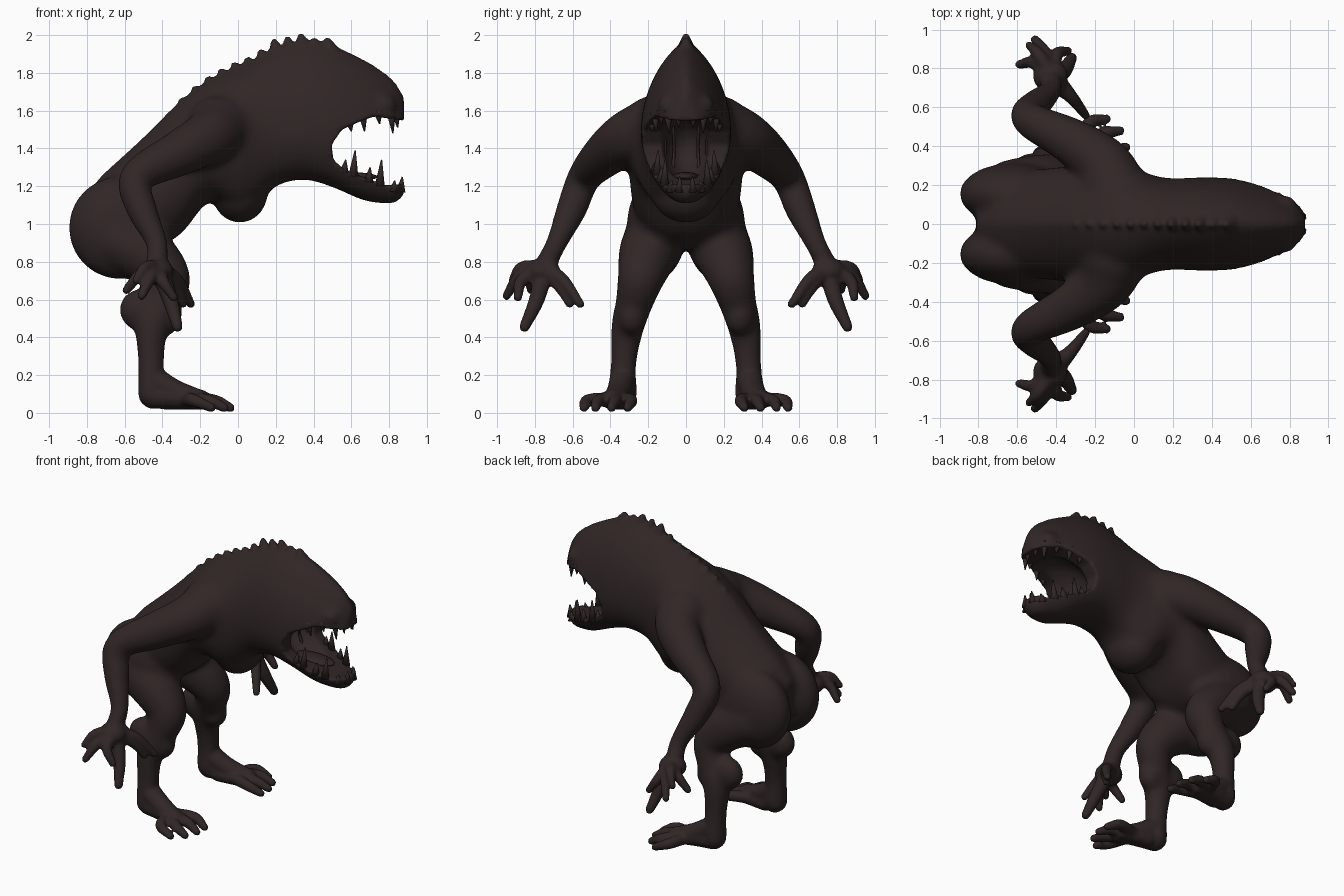
import bpy, bmesh, math
from mathutils import Vector, Matrix

skin = bpy.data.materials.new("dark brown skin")
skin.diffuse_color = (0.030, 0.019, 0.019, 1)


def make_object(name, bm):
    bmesh.ops.recalc_face_normals(bm, faces=bm.faces)
    me = bpy.data.meshes.new(name)
    bm.to_mesh(me)
    bm.free()
    me.materials.append(skin)
    me.polygons.foreach_set("use_smooth", [True] * len(me.polygons))
    ob = bpy.data.objects.new(name, me)
    bpy.context.collection.objects.link(ob)
    return ob


def remesh(ob, size, iterations):
    m = ob.modifiers.new("fuse", 'REMESH')
    m.mode, m.voxel_size, m.use_smooth_shade = 'VOXEL', size, True
    m = ob.modifiers.new("soften", 'SMOOTH')
    m.factor, m.iterations = 0.5, iterations


def loft(bm, rings):
    vs = [[bm.verts.new(p) for p in r] for r in rings]
    n = len(vs[0])
    for a, b in zip(vs, vs[1:]):
        for i in range(n):
            bm.faces.new((a[i], a[(i + 1) % n], b[(i + 1) % n], b[i]))
    bm.faces.new(vs[0][::-1])
    bm.faces.new(vs[-1])


def smooth_path(pts, steps=5):
    """Catmull-Rom interpolation of tuples of any length."""
    P = [Vector(p) for p in pts]
    P = [P[0] * 2 - P[1]] + P + [P[-1] * 2 - P[-2]]
    out = []
    for i in range(1, len(P) - 2):
        a, b, c, d = P[i - 1:i + 3]
        for k in range(steps):
            t = k / steps
            out.append(0.5 * (2 * b + (c - a) * t + (2 * a - 5 * b + 4 * c - d) * t * t
                              + (3 * b - a - 3 * c + d) * t ** 3))
    return out + [P[-2]]


def ball(bm, c, r, seg=20):
    m = Matrix.Translation(c) @ Matrix.Diagonal((*r, 1))
    bmesh.ops.create_uvsphere(bm, u_segments=seg, v_segments=seg // 2 + 2, radius=1, matrix=m)


def tube(bm, pts, n=14, side_sign=1):
    """Round-ended limb through points (x, y, z, radius)."""
    path = smooth_path([(x, y * side_sign, z, r) for x, y, z, r in pts])
    C = [Vector(p[:3]) for p in path]
    side, rings = None, []
    for i, c in enumerate(C):
        t = (C[min(i + 1, len(C) - 1)] - C[max(i - 1, 0)]).normalized()
        side = (t.orthogonal() if side is None else side - t * side.dot(t)).normalized()
        up = t.cross(side)
        rings.append([c + path[i][3] * (math.cos(a) * side + math.sin(a) * up)
                      for a in (2 * math.pi * k / n for k in range(n))])
    loft(bm, rings)
    for p in (path[0], path[-1]):
        ball(bm, p[:3], [p[3]] * 3, n)


def spike(bm, base, tip, r, blunt=0.12):
    b, t = Vector(base), Vector(tip)
    rot = (t - b).to_track_quat('Z', 'Y').to_matrix().to_4x4()
    bmesh.ops.create_cone(bm, cap_ends=True, segments=10, radius1=r, radius2=r * blunt,
                          depth=(t - b).length, matrix=Matrix.Translation((b + t) / 2) @ rot)


# torso and head: slices along x (x, bottom, top, half width, height of widest point)
slices = [(-0.81, 0.92, 1.15, 0.10, 1.04), (-0.72, 0.90, 1.26, 0.20, 1.07),
          (-0.6, 0.89, 1.37, 0.265, 1.08), (-0.45, 0.87, 1.51, 0.285, 1.15),
          (-0.3, 0.95, 1.66, 0.30, 1.27), (-0.15, 1.12, 1.77, 0.31, 1.40),
          (0.0, 1.06, 1.84, 0.285, 1.45), (0.1, 1.10, 1.885, 0.25, 1.47),
          (0.2, 1.20, 1.935, 0.235, 1.48), (0.35, 1.235, 1.97, 0.24, 1.48),
          (0.5, 1.195, 1.95, 0.235, 1.47), (0.65, 1.13, 1.885, 0.208, 1.45),
          (0.75, 1.11, 1.825, 0.172, 1.45), (0.83, 1.11, 1.76, 0.13, 1.43),
          (0.88, 1.15, 1.68, 0.075, 1.42)]
fine = smooth_path(slices, 4)
rings = []
for x, zb, zt, w, zw in fine:
    ring = []
    for k in range(40):
        c, s = math.cos(k * math.pi / 20), math.sin(k * math.pi / 20)
        y = math.copysign(abs(c) ** (1.5 if s > 0 else 0.75), c) * w
        ring.append((x, y, zw + s * ((zt - zw) if s > 0 else (zw - zb))))
    rings.append(ring)
bm = bmesh.new()
loft(bm, rings)
ball(bm, (0.01, 0, 1.17), (0.15, 0.185, 0.165))  # chest bulge

for s in (1, -1):
    # buttock, thigh, shin, calf and kneecap
    ball(bm, (-0.62, s * 0.155, 0.98), (0.28, 0.16, 0.275))
    tube(bm, [(-0.62, 0.17, 0.91, 0.165), (-0.48, 0.205, 0.83, 0.155),
              (-0.375, 0.24, 0.71, 0.125), (-0.40, 0.275, 0.58, 0.10),
              (-0.455, 0.31, 0.45, 0.088), (-0.46, 0.33, 0.27, 0.07),
              (-0.455, 0.335, 0.10, 0.078)], 20, s)
    ball(bm, (-0.525, s * 0.285, 0.545), (0.105, 0.08, 0.11))
    ball(bm, (-0.38, s * 0.285, 0.51), (0.085, 0.08, 0.10))
    # shoulder, upper arm and forearm
    tube(bm, [(-0.10, 0.17, 1.50, 0.18), (-0.16, 0.31, 1.455, 0.145), (-0.33, 0.43, 1.365, 0.12),
              (-0.54, 0.54, 1.245, 0.09), (-0.51, 0.605, 1.08, 0.082),
              (-0.43, 0.685, 0.90, 0.058), (-0.43, 0.74, 0.79, 0.06)], 20, s)
    # soft brow and cheek bump at the lip
    ball(bm, (0.77, s * 0.105, 1.63), (0.07, 0.045, 0.05))
core = make_object("core", bm)

# mouth cutters: a wedge through the jaws and a rounded inner cavity
gap = [(0.99, 1.48), (0.865, 1.55), (0.82, 1.555), (0.72, 1.57), (0.64, 1.54), (0.55, 1.50),
       (0.495, 1.42), (0.505, 1.34), (0.56, 1.29), (0.66, 1.25), (0.78, 1.205), (0.87, 1.21),
       (0.99, 1.22)]
bm = bmesh.new()
loft(bm, [[(x, y, z) for x, z in gap] for y in (-0.4, 0.4)])
wedge = make_object("mouth_gap_cutter", bm)
bm = bmesh.new()
ball(bm, (0.60, 0, 1.41), (0.25, 0.14, 0.175))
cavity = make_object("mouth_cavity_cutter", bm)

# blend the large masses softly, then cut the mouth
remesh(core, 0.020, 7)
for cutter in (wedge, cavity):
    m = core.modifiers.new("mouth", 'BOOLEAN')
    m.operation, m.object, m.solver = 'DIFFERENCE', cutter, 'EXACT'
    cutter.hide_render = True
blended = core.evaluated_get(bpy.context.evaluated_depsgraph_get())
bm = bmesh.new()
bm.from_mesh(blended.to_mesh())
blended.to_mesh_clear()
for helper in (core, wedge, cavity):
    bpy.data.objects.remove(helper)

# row of blunt bumps along the back, larger toward the head
for i, lift in enumerate((0, .008, .01, .012, .014, .016, .02, .028, .045, .035, .04, .02, .028)):
    x = -0.36 + 0.07 * i
    zt = min(fine, key=lambda p: abs(p[0] - x))[2]
    spike(bm, (x + 0.01, 0, zt - 0.05), (x - 0.012, 0, zt + lift), 0.055, 0.25)

for s in (1, -1):
    def limb(*pts):
        tube(bm, pts, 12, s)

    # foot and toes
    limb((-0.45, 0.335, 0.18, 0.07), (-0.34, 0.355, 0.115, 0.065), (-0.22, 0.385, 0.075, 0.055))
    limb((-0.45, 0.335, 0.09, 0.07), (-0.33, 0.36, 0.085, 0.065), (-0.20, 0.39, 0.07, 0.055))
    limb((-0.38, 0.33, 0.07, 0.055), (-0.2, 0.35, 0.06, 0.045))
    for tx, ty in ((-0.04, 0.31), (-0.04, 0.395), (-0.07, 0.48), (-0.14, 0.54)):
        limb((-0.27, 0.36 + (ty - 0.4) * 0.3, 0.07, 0.04),
             (tx - 0.09, ty - 0.02, 0.065, 0.035), (tx, ty, 0.027, 0.025))

    # palm and web toward the thumb
    ball(bm, (-0.43, s * 0.76, 0.75), (0.09, 0.085, 0.07))
    limb((-0.42, 0.74, 0.78, 0.06), (-0.36, 0.69, 0.71, 0.045))
    # fingers: middle joint and tip
    for mid, tip, r in (((-0.32, 0.65, 0.70), (-0.25, 0.56, 0.575), 0.028),
                        ((-0.33, 0.67, 0.67), (-0.29, 0.615, 0.575), 0.026),
                        ((-0.36, 0.79, 0.60), (-0.32, 0.855, 0.455), 0.034),
                        ((-0.46, 0.88, 0.72), (-0.51, 0.95, 0.62), 0.028),
                        ((-0.40, 0.87, 0.70), (-0.34, 0.89, 0.61), 0.028),
                        ((-0.51, 0.83, 0.74), (-0.59, 0.82, 0.65), 0.028),
                        ((-0.49, 0.87, 0.77), (-0.54, 0.92, 0.70), 0.026)):
        limb((-0.42, 0.75, 0.76, 0.05), (*mid, r * 1.25), (*tip, r * 0.85))
body = make_object("creature_body", bm)
remesh(body, 0.0115, 4)

# teeth: (x, y, root height, length)
upper = [(0.835, 0.04, 1.60, 0.09), (0.81, 0.095, 1.60, 0.12), (0.74, 0.135, 1.60, 0.07),
         (0.66, 0.165, 1.59, 0.10), (0.59, 0.185, 1.55, 0.06)]
lower = [(0.86, 0.035, 1.17, 0.08), (0.82, 0.08, 1.17, 0.06), (0.75, 0.115, 1.20, 0.14),
         (0.69, 0.135, 1.22, 0.08), (0.61, 0.155, 1.25, 0.14), (0.56, 0.165, 1.27, 0.07)]
for name, rows, d in (("upper_teeth", upper, -1), ("lower_teeth", lower, 1)):
    bm = bmesh.new()
    for x, y, z, length in rows:
        for s in (1, -1):
            spike(bm, (x, s * y, z), (x + 0.01, s * y * 0.95, z + d * length), 0.027)
    make_object(name, bm)

# sinews at the back of the mouth, and the tongue
bm = bmesh.new()
for s in (1, -1):
    for x, y in ((0.42, 0.07), (0.45, 0.12)):
        tube(bm, [(x + 0.03, y, 1.55, 0.010), (x, y * 0.9, 1.41, 0.007),
                  (x + 0.03, y, 1.27, 0.011)], 8, s)
make_object("mouth_sinews", bm)
bm = bmesh.new()
ball(bm, (0.58, 0, 1.25), (0.16, 0.07, 0.025))
make_object("tongue", bm)
